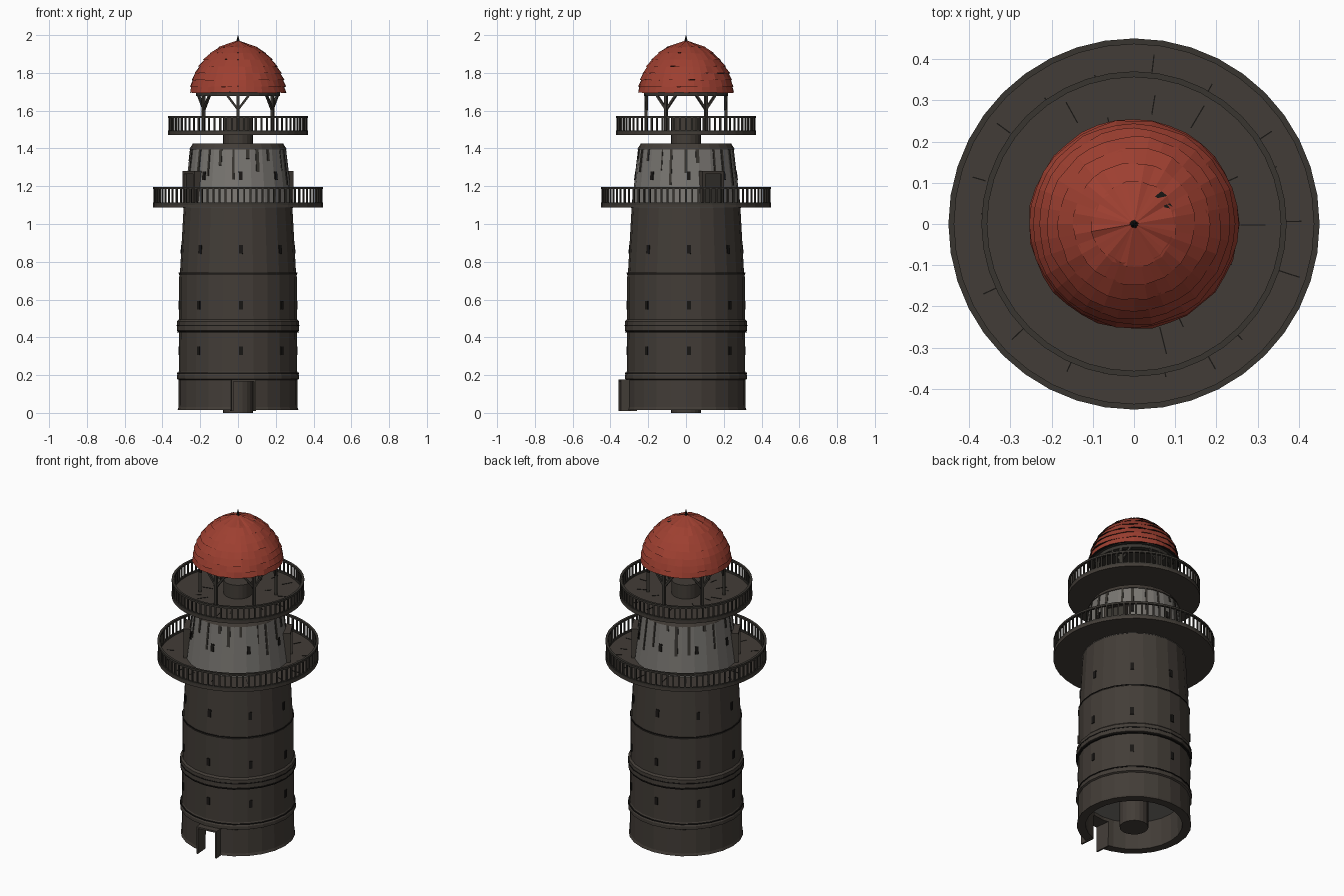
import bpy, bmesh, random
from math import sin, cos, pi, tau, radians
from mathutils import Matrix, Vector

random.seed(4)
if "Cube" in bpy.data.objects:
    bpy.data.objects.remove(bpy.data.objects["Cube"])


def material(name, rgb):
    m = bpy.data.materials.new(name)
    m.use_nodes = True
    m.diffuse_color = (*rgb, 1)
    bsdf = m.node_tree.nodes["Principled BSDF"]
    bsdf.inputs["Base Color"].default_value = (*rgb, 1)
    bsdf.inputs["Roughness"].default_value = 0.9
    return m


STONE = material("dark stone", (0.055, 0.046, 0.038))
PLASTER = material("pale plaster", (0.19, 0.18, 0.165))
TILE = material("red tile", (0.34, 0.05, 0.03))
WOOD = material("dark timber", (0.04, 0.036, 0.03))
INK = material("black", (0.009, 0.008, 0.007))


def finish(name, bm, *mats):
    bmesh.ops.recalc_face_normals(bm, faces=bm.faces)
    me = bpy.data.meshes.new(name)
    bm.to_mesh(me)
    bm.free()
    for m in mats:
        me.materials.append(m)
    ob = bpy.data.objects.new(name, me)
    bpy.context.collection.objects.link(ob)
    return ob


def lathe(name, profile, mat, sides=24, closed=True, jitter=0):
    """Spin (radius, height) points around the z axis; closed joins last to first."""
    bm = bmesh.new()
    rings = []
    for r, z in profile:
        ring = []
        for i in range(sides):
            a = tau * i / sides
            k = r + random.uniform(-jitter, jitter)
            dz = random.uniform(-jitter, jitter)
            ring.append(bm.verts.new((k * cos(a), k * sin(a), z + dz)))
        rings.append(ring)
    pairs = list(zip(rings, rings[1:])) + ([(rings[-1], rings[0])] if closed else [])
    for lo, hi in pairs:
        for i in range(sides):
            j = (i + 1) % sides
            bm.faces.new((lo[i], lo[j], hi[j], hi[i]))
    return finish(name, bm, mat)


def cylinder(name, r, z0, z1, mat, sides=24, top=None):
    bm = bmesh.new()
    bmesh.ops.create_cone(bm, cap_ends=True, segments=sides, radius1=r,
                          radius2=r if top is None else top, depth=z1 - z0,
                          matrix=Matrix.Translation((0, 0, (z0 + z1) / 2)))
    return finish(name, bm, mat)


def place(deg, r, z, side=0, tilt=0, roll=0):
    """Matrix with local x pointing outward from the tower axis."""
    return (Matrix.Rotation(radians(deg), 4, "Z") @ Matrix.Translation((r, side, z))
            @ Matrix.Rotation(tilt, 4, "Y") @ Matrix.Rotation(roll, 4, "X"))


def boxes(name, items, mat):
    """One object of many boxes: (matrix, (radial, across, height))."""
    bm = bmesh.new()
    for m, size in items:
        bmesh.ops.create_cube(bm, size=1, matrix=m @ Matrix.Diagonal((*size, 1)))
    return finish(name, bm, mat)


def door_frame(name, deg, r0, r1, width, z0, z1, t, mat):
    mid, deep, tall = (r0 + r1) / 2, r1 - r0, z1 - z0
    items = [(place(deg, mid, (z0 + z1) / 2, s * (width - t) / 2), (deep, t, tall))
             for s in (-1, 1)]
    items.append((place(deg, mid, z1 - t / 2), (deep, width, t)))
    return boxes(name, items, mat)


# Hollow main tower with string courses
tower = lathe("tower_wall", [
    (0.27, 0.015), (0.32, 0.015), (0.315, 0.03), (0.314, 0.175), (0.324, 0.18),
    (0.324, 0.2), (0.313, 0.22), (0.312, 0.43), (0.324, 0.435), (0.322, 0.485),
    (0.312, 0.495), (0.311, 0.73), (0.313, 0.735), (0.307, 0.745),
    (0.288, 1.085), (0.25, 1.085)], STONE)

# Ground doorway cut through the wall
DOOR = -85
cutter = boxes("doorway_cutter", [(place(DOOR, 0.3, 0.06), (0.2, 0.115, 0.21))], STONE)
cutter.hide_render = True
cut = tower.modifiers.new("doorway", "BOOLEAN")
cut.object, cut.operation, cut.solver = cutter, "DIFFERENCE", "EXACT"
bpy.context.view_layer.objects.active = tower
bpy.ops.object.modifier_apply(modifier="doorway")
bpy.data.objects.remove(cutter)
door_frame("doorway_frame", DOOR, 0.265, 0.352, 0.13, 0.01, 0.176, 0.01, STONE)

# Dark joints between the stone courses
for n, (r, z) in enumerate([(0.322, 0.21), (0.321, 0.428), (0.324, 0.462), (0.313, 0.74)]):
    lathe(f"course_joint_{n}", [(r - 0.02, z - 0.003), (r + 0.001, z - 0.003),
                                (r + 0.001, z + 0.003), (r - 0.02, z + 0.003)], INK)

# Central newel and the ceiling of the ground room
cylinder("central_column", 0.08, 0, 1.57, STONE, 20)
cylinder("ground_room_ceiling", 0.28, 0.185, 0.2, PLASTER)

# Upper plastered storey and its cap
cylinder("upper_storey", 0.29, 1.085, 1.4, PLASTER, top=0.252)
cylinder("upper_storey_cap", 0.258, 1.395, 1.425, STONE, top=0.24)

# Window slits
slits = []
for z, r, tilt in ((0.33, 0.311, 0), (0.57, 0.311, 0), (0.865, 0.299, -0.05), (1.255, 0.268, -0.12)):
    for k in range(8):
        slits.append((place(45 * k + 3, r, z, 0, tilt), (0.008, 0.02, 0.045)))
boxes("window_slits", slits, INK)

# Weather streaks below the cap
streaks = []
for k in range(22):
    h = random.uniform(0.03, 0.2)
    z = 1.395 - h / 2
    streaks.append((place(k * 16.4 + random.uniform(-5, 5), 0.251 + (1.4 - z) * 0.12, z, 0, -0.12),
                    (0.006, random.uniform(0.006, 0.02), h)))
boxes("weather_streaks", streaks, WOOD)

# Two sheltered doors onto the lower gallery
for name, deg in (("back_left", 29), ("front_right", 209)):
    door_frame(name + "_door_shelter", deg, 0.2, 0.3, 0.13, 1.1, 1.28, 0.016, STONE)
    boxes(name + "_door", [(place(deg, 0.276, 1.185), (0.02, 0.1, 0.165))], WOOD)


# Galleries: floor, rails and balusters
def gallery(name, r, z, inner, top, count):
    cylinder(name + "_floor", r, z, z + 0.016, STONE, 40)
    for part, a, b, w in (("top_rail", top - 0.012, top, 0.014), ("foot_rail", z + 0.014, z + 0.026, 0.01)):
        lathe(f"{name}_{part}", [(r - w, a), (r, a), (r, b), (r - w, b)], WOOD, 40)
    boxes(name + "_balusters", [(place(360 * i / count, r - 0.007, (z + top) / 2),
                                 (0.008, 0.009, top - z - 0.01)) for i in range(count)], WOOD)
    # Gaps between floor boards
    gaps = []
    for i in range(18):
        length = random.uniform(0.03, 0.07)
        gaps.append((place(i * 20 + random.uniform(-7, 7), random.uniform(inner + 0.04, r - 0.05),
                           z + 0.0165), (length, 0.003, 0.003)))
    boxes(name + "_board_gaps", gaps, INK)


gallery("lower_gallery", 0.45, 1.087, 0.29, 1.197, 84)
gallery("upper_gallery", 0.37, 1.47, 0.1, 1.572, 72)

# Lantern posts, knee braces and ring beam
frame = []
for k in range(6):
    deg = 30 + 60 * k
    frame.append((place(deg, 0.212, 1.585), (0.016, 0.016, 0.21)))
    for s in (-1, 1):
        frame.append((place(deg, 0.208, 1.645, s * 0.03, 0, -s * 0.65), (0.012, 0.012, 0.1)))
boxes("lantern_posts", frame, WOOD)
lathe("ring_beam", [(0.195, 1.678), (0.222, 1.678), (0.222, 1.698), (0.195, 1.698)], WOOD)

# Domed roof of overlapping, uneven tile courses
EAVE, RISE = 1.69, 0.275


def dome(z):
    t = min(1, (z - EAVE) / RISE)
    return max(0.008, 0.248 * (1 - t * t) ** 0.6)


levels = [EAVE + d for d in (0.005, 0.037, 0.072, 0.108, 0.144, 0.18, 0.215, 0.245, 0.275)]
for n, (z0, z1) in enumerate(zip(levels, levels[1:])):
    r0, r1 = dome(z0) + 0.007, dome(z1)
    course = lathe(f"roof_course_{n}", [(r1, z1 + 0.002), (r0, z0), (r0 - 0.018, z0 + 0.003)],
                   TILE, 36, closed=False, jitter=0.0028)
    course.data.materials.append(INK)
    for p in course.data.polygons:
        inner = sum(Vector(course.data.vertices[i].co).xy.length for i in p.vertices) / 4
        if abs(p.normal.z) > 0.8 and inner < r0 and p.center.z < z0 + 0.006:
            p.material_index = 1
cylinder("roof_soffit", 0.235, 1.697, 1.702, WOOD, 36)
cylinder("roof_spike", 0.012, 1.955, 2.0, INK, 8, top=0.001)
